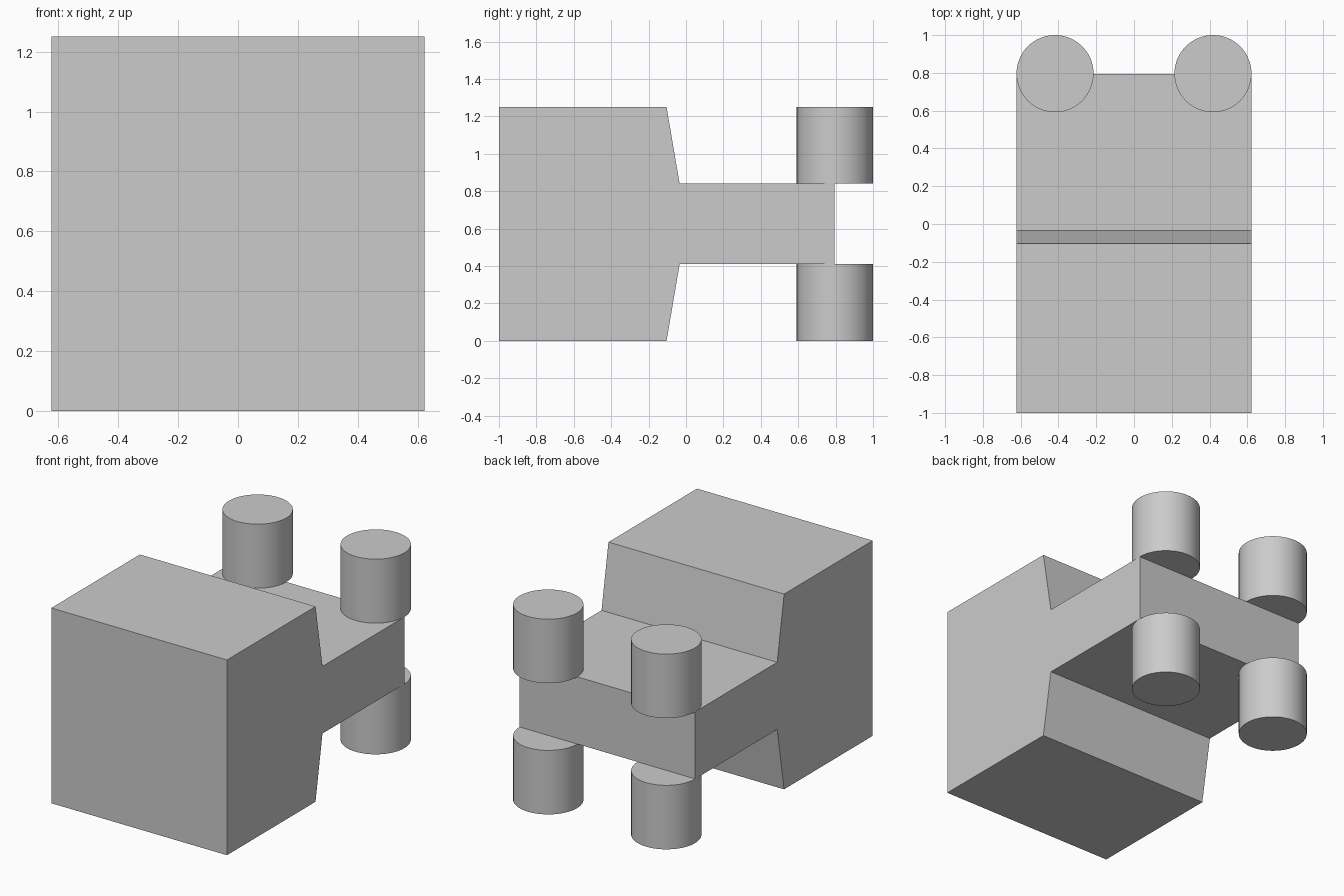
import bpy, bmesh, math

if "Cube" in bpy.data.objects:
    bpy.data.objects.remove(bpy.data.objects["Cube"])

HALF_W, HEIGHT = 0.622, 1.25
PLATE_LOW, PLATE_HIGH = 0.41, 0.84
PEG_R = 0.204

# Body: stepped side profile (y, z) extruded across x
profile = [(-1, 0), (-0.104, 0), (-0.034, PLATE_LOW), (0.795, PLATE_LOW),
           (0.795, PLATE_HIGH), (-0.034, PLATE_HIGH), (-0.104, HEIGHT), (-1, HEIGHT)]
bm = bmesh.new()
face = bm.faces.new([bm.verts.new((-HALF_W, y, z)) for y, z in profile])
ext = bmesh.ops.extrude_face_region(bm, geom=[face])
moved = [v for v in ext["geom"] if isinstance(v, bmesh.types.BMVert)]
bmesh.ops.translate(bm, verts=moved, vec=(2 * HALF_W, 0, 0))
bmesh.ops.recalc_face_normals(bm, faces=bm.faces)
mesh = bpy.data.meshes.new("body")
bm.to_mesh(mesh)
bm.free()
bpy.context.collection.objects.link(bpy.data.objects.new("body", mesh))


# Pegs: round studs at the rear corners, above and below the plate
def add_peg(name, x, z0, z1):
    bpy.ops.mesh.primitive_cylinder_add(vertices=64, radius=PEG_R, depth=z1 - z0,
                                        location=(x, 1 - PEG_R, (z0 + z1) / 2))
    bpy.context.object.name = name
    bpy.ops.object.shade_smooth_by_angle(angle=math.radians(30))


for side, sign in (("left", -1), ("right", 1)):
    x = sign * (HALF_W - PEG_R)
    add_peg(f"lower_peg_{side}", x, 0, PLATE_LOW)
    add_peg(f"upper_peg_{side}", x, PLATE_HIGH, HEIGHT)
